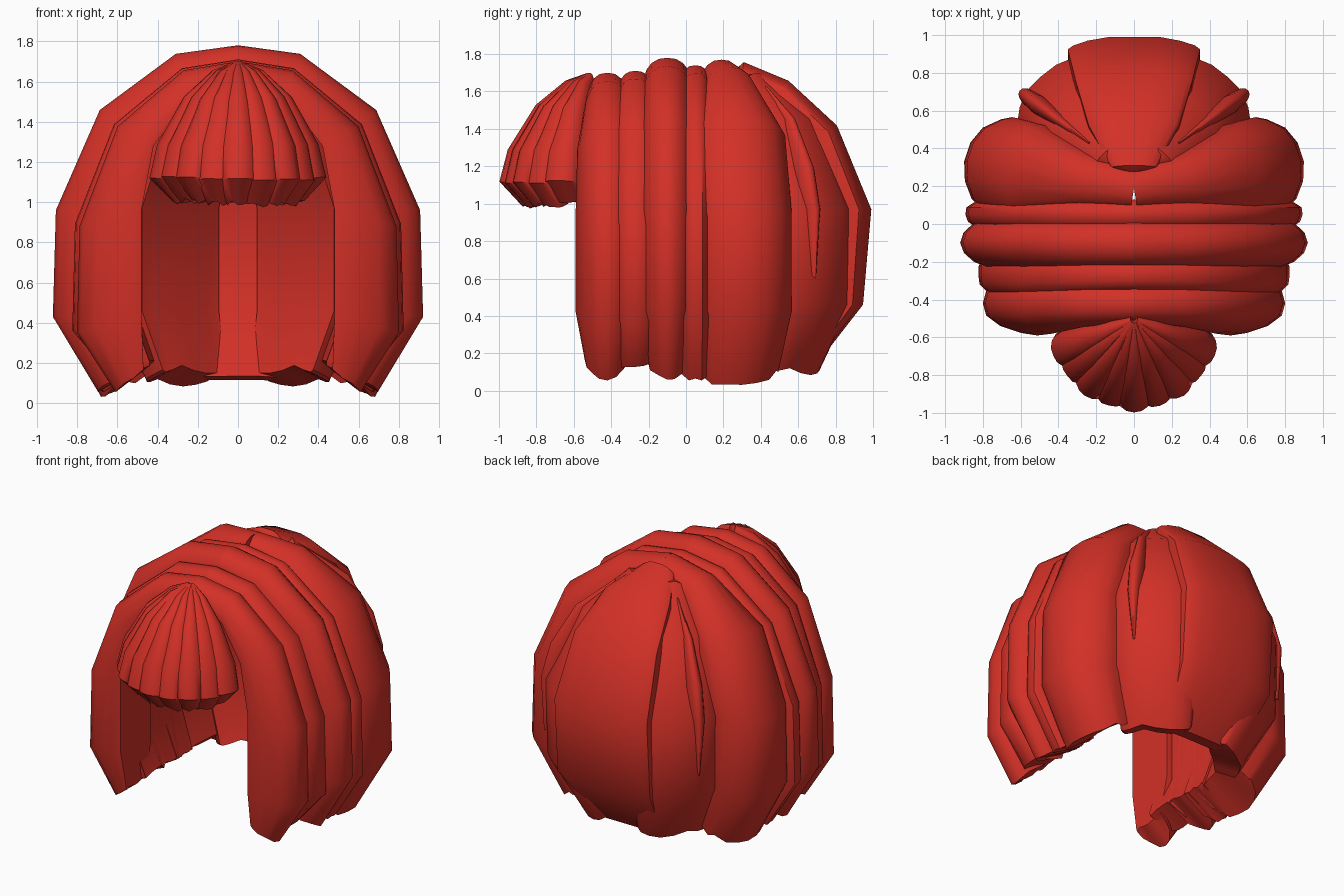
import bpy, bmesh, math, random
from mathutils import Vector

if "Cube" in bpy.data.objects:
    bpy.data.objects.remove(bpy.data.objects["Cube"])

random.seed(4)
red = bpy.data.materials.new("hair_red")
red.diffuse_color = (0.65, 0.03, 0.02, 1)
red.use_nodes = True
red.node_tree.nodes["Principled BSDF"].inputs["Base Color"].default_value = red.diffuse_color
N = 9  # points across each lock


def lock(name, origin_y, angle, outer, inner, widths, edge=0.45, jag=0.03, mirror=False):
    """Loft a thick lock of hair; outer and inner are (radius, z) profiles from root to tip."""
    a = math.radians(angle)
    out = Vector((math.cos(a), math.sin(a), 0))
    side = Vector((-out.y, out.x, 0))
    origin = Vector((0, origin_y, 0))
    nick = [random.uniform(0, jag) for _ in range(N)]
    ripple = [random.uniform(-0.03, 0.0) for _ in range(N)]
    bm = bmesh.new()
    rings = []
    for s, ((ro, zo), (ri, zi), w) in enumerate(zip(outer, inner, widths)):
        front, back = [], []
        for j in range(N):
            u = math.sin(math.pi / 2 * (2 * j / (N - 1) - 1))
            k = edge + (1 - edge) * (1 - abs(u) ** 2.5) ** 0.7
            if 0 < s and abs(u) < 0.99:
                k += ripple[j]
            lift = nick[j] if s == len(outer) - 1 else 0
            r, z = ri + (ro - ri) * k, zi + (zo - zi) * k
            front.append(bm.verts.new(origin + out * r + side * w * u + Vector((0, 0, z + lift))))
            back.append(bm.verts.new(origin + out * ri + side * w * u * 0.97 + Vector((0, 0, zi + lift))))
        rings.append(front + back[::-1])
    for p, q in zip(rings, rings[1:]):
        for j in range(2 * N):
            m = (j + 1) % (2 * N)
            bm.faces.new((p[j], p[m], q[m], q[j]))
    # close the tip and the root with strips between outer and inner edges
    for ring in (rings[0], rings[-1]):
        for j in range(N - 1):
            bm.faces.new((ring[j], ring[j + 1], ring[-j - 2], ring[-j - 1]))
    bmesh.ops.recalc_face_normals(bm, faces=bm.faces[:])
    me = bpy.data.meshes.new(name)
    bm.to_mesh(me)
    bm.free()
    me.materials.append(red)
    ob = bpy.data.objects.new(name, me)
    bpy.context.collection.objects.link(ob)
    bpy.context.view_layer.objects.active = ob
    bpy.ops.object.select_all(action='DESELECT')
    ob.select_set(True)
    bpy.ops.object.shade_smooth_by_angle(angle=math.radians(42))
    if mirror:
        ob.modifiers.new("mirror", 'MIRROR').use_mirror_merge = False
    return ob


# Side locks, draped from the parting over each side
side_out = [(0, 1.78), (0.31, 1.74), (0.69, 1.46), (0.91, 0.96), (0.925, 0.43), (0.70, 0.01)]
side_in = [(0, 1.6), (0.25, 1.52), (0.45, 1.3), (0.52, 0.96), (0.52, 0.43), (0.44, 0.18)]
front_in = [(0, 1.58), (0.25, 1.5), (0.42, 1.28), (0.48, 0.96), (0.48, 0.43), (0.47, 0.16)]


def scaled(f, dz):
    return [(r * f, z + dz) for r, z in side_out]


#            name, root y, angle, size, drop, half width at root / middle / tip, edge
side_locks = [
    ("front_side_lock", -0.42, 0, 0.875, -0.08, (0.11, 0.17, 0.12), 0.1, 0.05),
    ("temple_lock", -0.27, 0, 0.90, -0.07, (0.08, 0.13, 0.11), 0.5, 0.10),
    ("crown_side_lock", -0.10, 0, 1.0, 0.0, (0.12, 0.14, 0.10), 0.5, 0.04),
    ("ear_lock", 0.05, 0, 0.975, -0.04, (0.08, 0.10, 0.09), 0.5, 0.04),
    ("rear_side_lock", 0.19, 9, 0.985, -0.01, (0.11, 0.27, 0.22), 0.45, 0.0),
]
for name, y, ang, f, dz, (w0, w1, w2), edge, raise_tip in side_locks:
    outer = scaled(f, dz)
    outer[-1] = (outer[-1][0], raise_tip)
    inner = front_in if name == "front_side_lock" else side_in
    widths = [w0, w0 * 0.8 + w1 * 0.2, w1 * 0.95, w1, w1, w2]
    lock(name, y, ang, outer, inner, widths, edge, 0.035, True)

# Back corner locks, fanning out from the crown
lock("back_corner_lock", 0.25, 47,
     [(0, 1.68), (0.2, 1.70), (0.5, 1.46), (0.73, 0.97), (0.72, 0.46), (0.5, 0.08)],
     [(0, 1.55), (0.15, 1.5), (0.3, 1.3), (0.42, 0.97), (0.42, 0.46), (0.32, 0.15)],
     [0.04, 0.15, 0.24, 0.27, 0.27, 0.22], 0.6, 0.04, True)
# Thin loose strand lying on the back corner
lock("loose_strand", 0.25, 37,
     [(0.3, 1.63), (0.54, 1.46), (0.7, 1.2), (0.76, 0.97), (0.74, 0.6)],
     [(0.25, 1.55), (0.46, 1.4), (0.6, 1.15), (0.66, 0.97), (0.66, 0.65)],
     [0.01, 0.035, 0.05, 0.045, 0.01], 0.3, 0.0, True)

# Broad lock down the middle of the back
lock("back_centre_lock", 0.2, 90,
     [(0.02, 1.68), (0.11, 1.76), (0.35, 1.66), (0.61, 1.42), (0.795, 0.97), (0.75, 0.46), (0.48, 0.11)],
     [(0.0, 1.55), (0.08, 1.58), (0.26, 1.5), (0.45, 1.3), (0.56, 0.97), (0.55, 0.46), (0.38, 0.13)],
     [0.04, 0.12, 0.24, 0.31, 0.35, 0.35, 0.27], 0.7, 0.02)

# Fringe of rounded locks fanning over the forehead
fringe_out = [(0.02, 1.70), (0.14, 1.66), (0.3, 1.53), (0.45, 1.29), (0.495, 1.11), (0.37, 0.97)]
fringe_in = [(0.0, 1.62), (0.08, 1.56), (0.2, 1.42), (0.31, 1.25), (0.33, 1.1), (0.27, 1.0)]
for i in range(9):
    t = i - 4
    f = 1.0 - 0.012 * abs(t) - (0.02 if i % 2 else 0)
    lift = random.uniform(0, 0.02)
    lock(f"fringe_lock_{i + 1}", -0.505, -90 + t * 16.5,
         [(r * f, z + lift * (z < 1.2)) for r, z in fringe_out], fringe_in,
         [0.02, 0.045, 0.075, 0.1, 0.105, 0.075], 0.4, 0.03)
